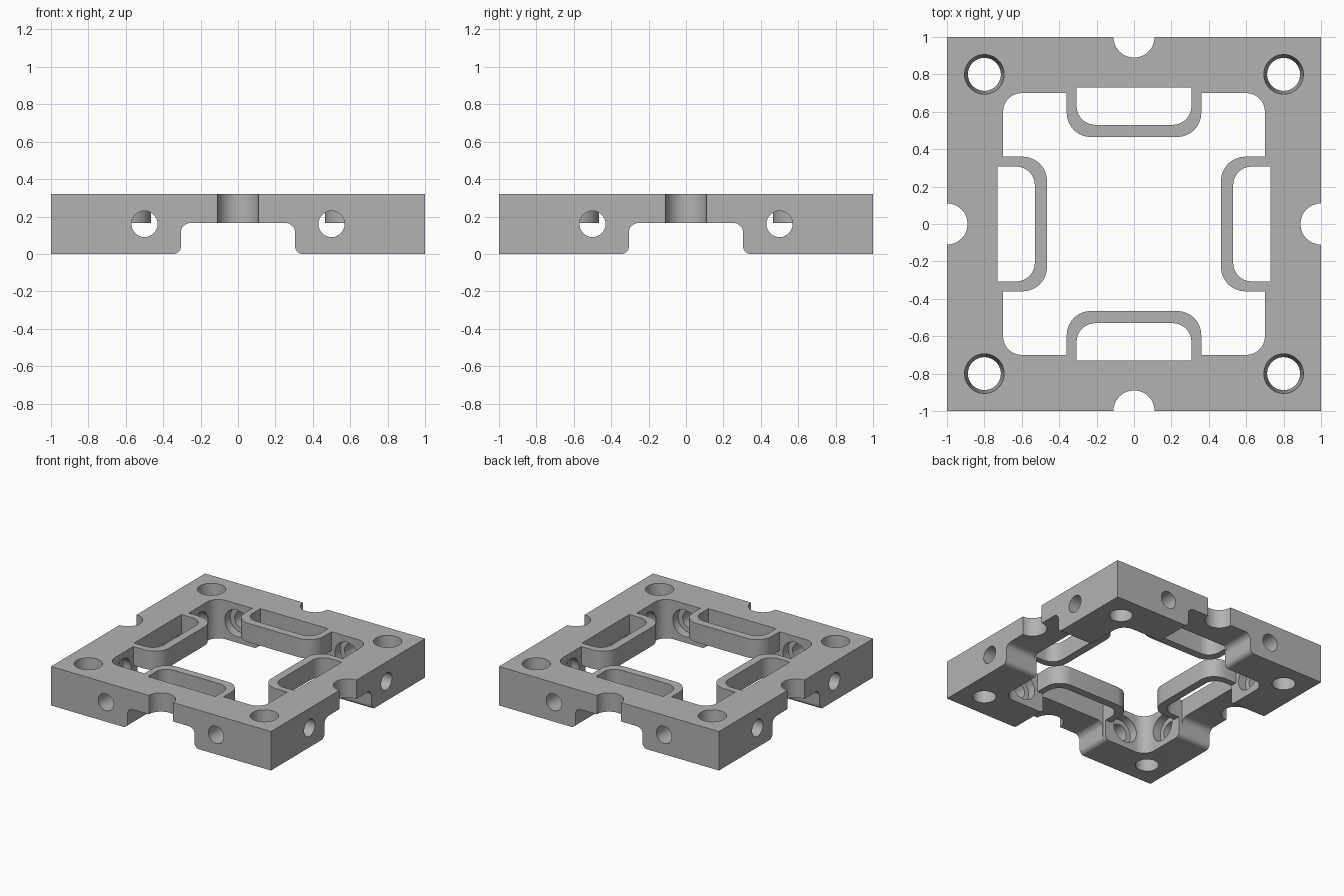
import bpy
import bmesh
from math import cos, sin, pi, radians
from mathutils import Matrix, Vector

cube = bpy.data.objects.get("Cube")
if cube:
    bpy.data.objects.remove(cube, do_unlink=True)

HEIGHT = 0.32
MID = 0.165

grey = bpy.data.materials.new("light grey")
grey.use_nodes = True
colour = (0.45, 0.45, 0.45, 1)
grey.diffuse_color = colour
grey.node_tree.nodes["Principled BSDF"].inputs["Base Color"].default_value = colour

QUARTERS = [Matrix.Rotation(i * pi / 2, 4, "Z") for i in range(4)]
ALONG_Y = Matrix.Rotation(pi / 2, 4, "X")


def rounded(corners, steps=8):
    """Outline from (x, y, radius) right-angled corners."""
    points = []
    for i, (x, y, r) in enumerate(corners):
        c = Vector((x, y))
        if r == 0:
            points.append(c)
            continue
        a = (Vector(corners[i - 1][:2]) - c).normalized() * r
        b = (Vector(corners[(i + 1) % len(corners)][:2]) - c).normalized() * r
        for k in range(steps + 1):
            t = k / steps * pi / 2
            points.append(c + a * (1 - sin(t)) + b * (1 - cos(t)))
    return points


def mirrored(half):
    return half + [(-x, y, r) for x, y, r in reversed(half)]


def make(name, bm, matrix):
    bmesh.ops.remove_doubles(bm, verts=bm.verts, dist=1e-5)
    bmesh.ops.recalc_face_normals(bm, faces=bm.faces)
    bm.transform(matrix)
    mesh = bpy.data.meshes.new(name)
    bm.to_mesh(mesh)
    bm.free()
    mesh.materials.append(grey)
    obj = bpy.data.objects.new(name, mesh)
    bpy.context.collection.objects.link(obj)
    return obj


def prism(name, outline, low, high, matrix=Matrix()):
    bm = bmesh.new()
    face = bm.faces.new([bm.verts.new((p[0], p[1], low)) for p in outline])
    grown = bmesh.ops.extrude_face_region(bm, geom=[face], use_keep_orig=True)
    top = [v for v in grown["geom"] if isinstance(v, bmesh.types.BMVert)]
    bmesh.ops.translate(bm, verts=top, vec=(0, 0, high - low))
    return make(name, bm, matrix)


def cylinder(name, r_low, r_high, depth, matrix):
    bm = bmesh.new()
    bmesh.ops.create_cone(bm, cap_ends=True, segments=48, radius1=r_low,
                          radius2=r_high, depth=depth)
    return make(name, bm, matrix)


def combine(target, tool, operation="DIFFERENCE"):
    mod = target.modifiers.new(tool.name, "BOOLEAN")
    mod.object, mod.operation, mod.solver = tool, operation, "EXACT"
    bpy.context.view_layer.objects.active = target
    bpy.ops.object.modifier_apply(modifier=mod.name)
    bpy.data.objects.remove(tool, do_unlink=True)


# Square plate with a rounded central window
frame = prism("frame", [(-1, -1), (1, -1), (1, 1), (-1, 1)], 0, HEIGHT)
window = rounded([(-.7, -.7, .1), (.7, -.7, .1), (.7, .7, .1), (-.7, .7, .1)])
combine(frame, prism("window", window, -1, 1))

# Underside channels along both axes
channel = rounded(mirrored([(-.345, -.1, 0), (-.345, 0, 0),
                            (-.305, 0, .04), (-.305, MID, .05)]))
for turn in QUARTERS[:2]:
    combine(frame, prism("channel", channel, -2, 2, turn @ ALONG_Y))

# Horizontal bolt holes, wider where they open into the window
for turn in QUARTERS[:2]:
    for x in (-.5, .5):
        place = turn @ Matrix.Translation((x, 0, .16)) @ ALONG_Y
        combine(frame, cylinder("bolt_hole", .07, .07, 3, place))
        combine(frame, cylinder("counterbore", .11, .11, 1.54, place))

# Tapered corner holes and half-round edge notches
for turn in QUARTERS:
    place = turn @ Matrix.Translation((.8, .8, HEIGHT / 2))
    combine(frame, cylinder("corner_hole", .087, .107, .36, place))
    place = turn @ Matrix.Translation((0, 1, 0))
    combine(frame, cylinder("edge_notch", .11, .11, 2, place))

# Thin loops reaching into the window, each with an open pocket
loop = rounded(mirrored([(-.36, .78, 0), (-.36, .465, .13)]))
pocket = rounded(mirrored([(-.307, .73, 0), (-.307, .53, .1)]))
for turn in QUARTERS:
    combine(frame, prism("loop", loop, MID, HEIGHT, turn), "UNION")
    combine(frame, prism("pocket", pocket, -1, 1, turn))

bpy.ops.object.select_all(action="DESELECT")
frame.select_set(True)
bpy.context.view_layer.objects.active = frame
bpy.ops.object.shade_smooth_by_angle(angle=radians(30))
